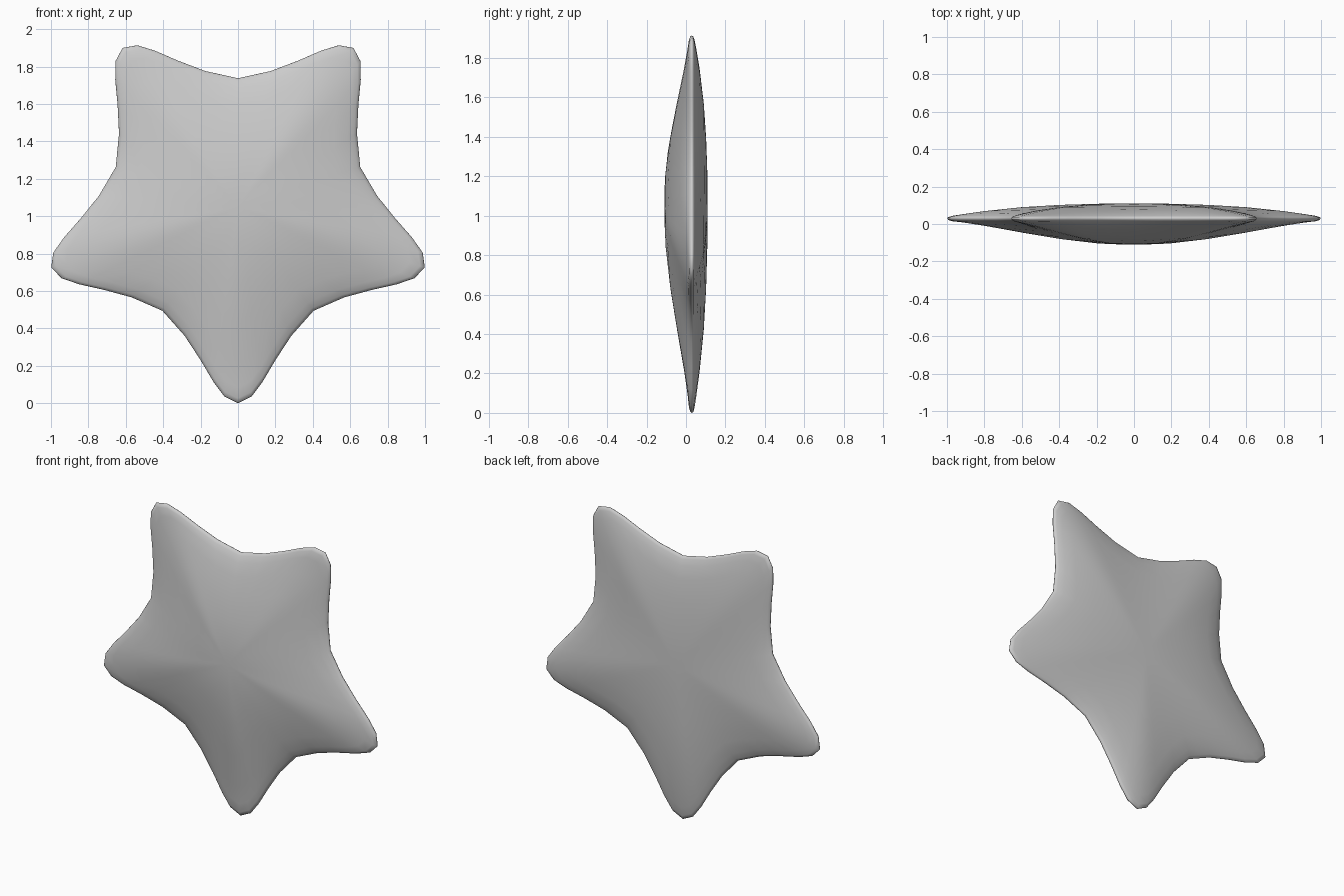
import bpy, bmesh
from math import sin, cos, tau

if "Cube" in bpy.data.objects:
    bpy.data.objects.remove(bpy.data.objects["Cube"])

CENTRE_Z = 1.05
RIM_Y = 0.03

# Half an arm, tip to valley: (sideways, outward, valley weight)
HALF = [(0, 1.05, 0), (0.072, 1.015, 0.08), (0.132, 0.935, 0.25),
        (0.2, 0.82, 0.5), (0.285, 0.69, 0.8), (0.404, 0.556, 1)]

# Dome depth by ring: (scale, front tip, front valley, back tip, back valley)
RINGS = [(0.995, 0.022, 0.022, 0.037, 0.037),
         (0.975, 0.015, 0.012, 0.043, 0.044),
         (0.92, 0.009, -0.008, 0.052, 0.060),
         (0.8, -0.009, -0.035, 0.069, 0.077),
         (0.6, -0.045, -0.068, 0.090, 0.093),
         (0.4, -0.079, -0.092, 0.102, 0.103),
         (0.2, -0.103, -0.107, 0.108, 0.109),
         (0.08, -0.109, -0.109, 0.11, 0.11)]

# Five-fold outline, starting at the bottom tip
arm = [(-a, b, w) for a, b, w in HALF[:0:-1]] + HALF[:-1]
outline = []
for k in range(5):
    c, s = cos(tau * k / 5), sin(tau * k / 5)
    for a, b, w in arm:
        outline.append((a * c + b * s, a * s - b * c, w))

bm = bmesh.new()
n = len(outline)
rim = [bm.verts.new((x, RIM_Y, CENTRE_Z + z)) for x, z, w in outline]


def dome(tip, valley, peak):
    """Rings from the rim inward, closed by a fan at the middle."""
    previous = rim
    for ring in RINGS:
        s = ring[0]
        current = [bm.verts.new((x * s, ring[tip] * (1 - w) + ring[valley] * w,
                                 CENTRE_Z + z * s)) for x, z, w in outline]
        for i in range(n):
            j = (i + 1) % n
            bm.faces.new((previous[i], previous[j], current[j], current[i]))
        previous = current
    top = bm.verts.new((0, peak, CENTRE_Z))
    for i in range(n):
        bm.faces.new((previous[i], previous[(i + 1) % n], top))


dome(1, 2, -0.11)   # front
dome(3, 4, 0.11)    # back

bmesh.ops.recalc_face_normals(bm, faces=bm.faces)
for f in bm.faces:
    f.smooth = True
mesh = bpy.data.meshes.new("star_body")
bm.to_mesh(mesh)
bm.free()
bpy.context.collection.objects.link(bpy.data.objects.new("star_body", mesh))
